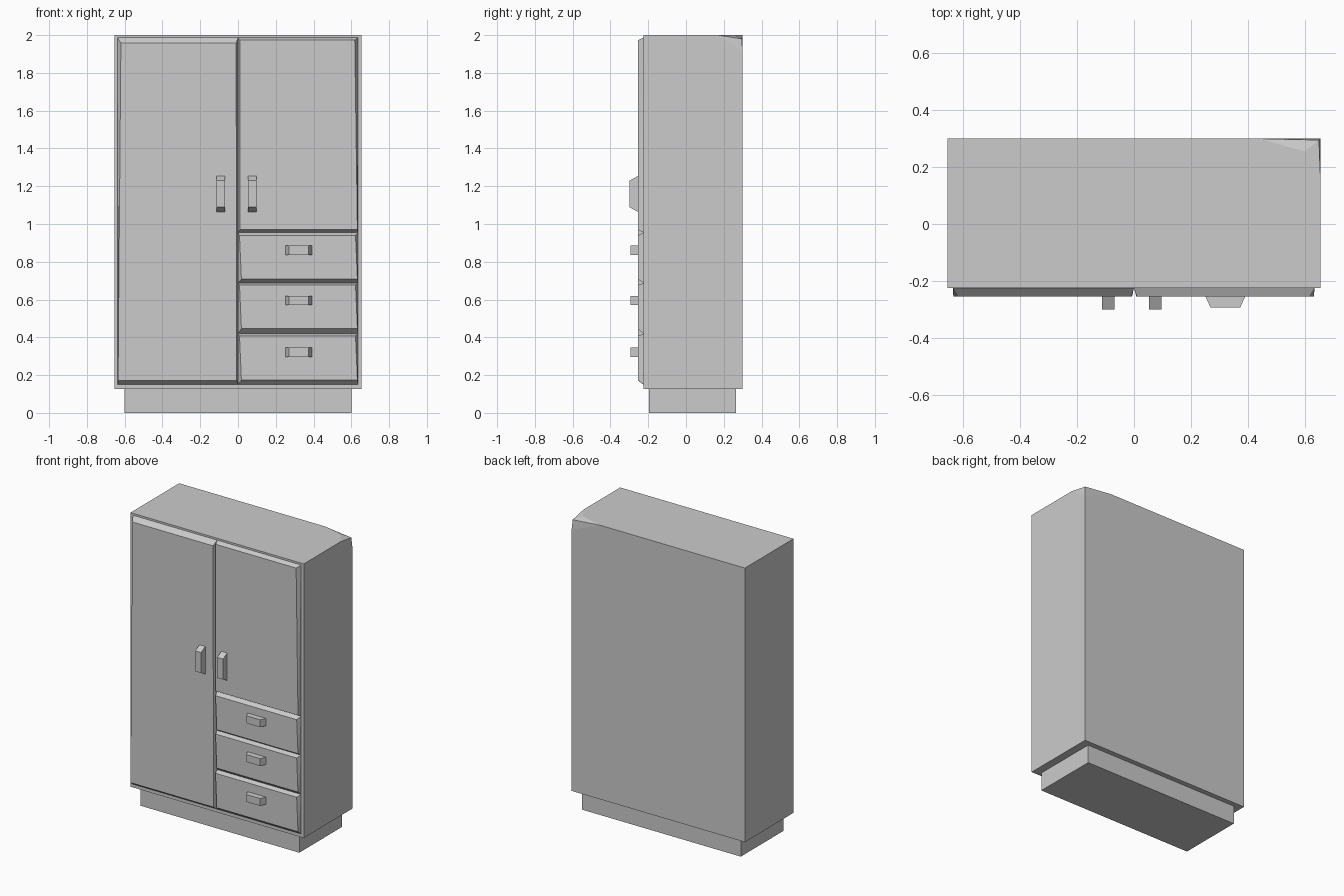
import bpy, bmesh

if "Cube" in bpy.data.objects:
    bpy.data.objects.remove(bpy.data.objects["Cube"])


def hull(name, points):
    """Flat-faced convex solid around the given corner points."""
    bm = bmesh.new()
    for p in points:
        bm.verts.new(p)
    bmesh.ops.convex_hull(bm, input=bm.verts[:])
    bmesh.ops.dissolve_limit(bm, angle_limit=0.005, verts=bm.verts[:], edges=bm.edges[:])
    bmesh.ops.recalc_face_normals(bm, faces=bm.faces[:])
    mesh = bpy.data.meshes.new(name)
    bm.to_mesh(mesh)
    bm.free()
    obj = bpy.data.objects.new(name, mesh)
    bpy.context.collection.objects.link(obj)
    return obj


def box_points(x0, x1, y0, y1, z0, z1):
    return [(x, y, z) for x in (x0, x1) for y in (y0, y1) for z in (z0, z1)]


def panel(name, x0, x1, z0, z1, front, y_back=-0.225, y_front=-0.255):
    """Raised panel: back rectangle tapering to four front corners (x, z)."""
    back = [(x, y_back, z) for x in (x0, x1) for z in (z0, z1)]
    return hull(name, back + [(x, y_front, z) for x, z in front])


def handle(name, x, z, half_x, half_z, taper_x, taper_z, y_front):
    fx, fz = half_x - taper_x, half_z - taper_z
    front = [(x + sx * fx, z + sz * fz) for sx in (-1, 1) for sz in (-1, 1)]
    panel(name, x - half_x, x + half_x, z - half_z, z + half_z, front, -0.25, y_front)


# Plinth
hull("plinth", box_points(-0.60, 0.60, -0.195, 0.265, 0, 0.127))

# Carcass, with the worn corner at the back right top
corners = [p for p in box_points(-0.655, 0.655, -0.225, 0.30, 0.127, 2.0)
           if p != (0.655, 0.30, 2.0)]
worn = [(0.44, 0.30, 2.0), (0.655, 0.17, 2.0), (0.655, 0.30, 1.91),
        (0.60, 0.255, 2.0), (0.65, 0.295, 1.98)]
hull("carcass", corners + worn)

# Doors
panel("left_door", -0.637, 0.0, 0.149, 1.987,
      [(-0.62, 1.957), (-0.01, 1.957), (-0.007, 0.172), (-0.635, 0.172)])
panel("right_door", 0.0, 0.635, 0.955, 1.987,
      [(0.01, 1.973), (0.618, 1.973), (0.632, 0.97), (0.01, 0.97)])

# Door handles
for side, x in (("left", -0.091), ("right", 0.075)):
    handle(side + "_door_handle", x, 1.159, 0.022, 0.097, 0, 0.027, -0.30)

# Drawers and their handles: bottom, top, front bottom, front top, handle height
drawers = [(0.687, 0.955, 0.708, 0.938, 0.860),
           (0.419, 0.687, 0.446, 0.676, 0.595),
           (0.149, 0.419, 0.175, 0.408, 0.322)]
for i, (z0, z1, f0, f1, hz) in enumerate(drawers, 1):
    panel(f"drawer_{i}", 0.0, 0.635, z0, z1,
          [(0.008, f1), (0.622, f1), (0.632, f0), (0.018, f0)])
    handle(f"drawer_handle_{i}", 0.321, hz, 0.072, 0.025, 0.02, 0, -0.294)
